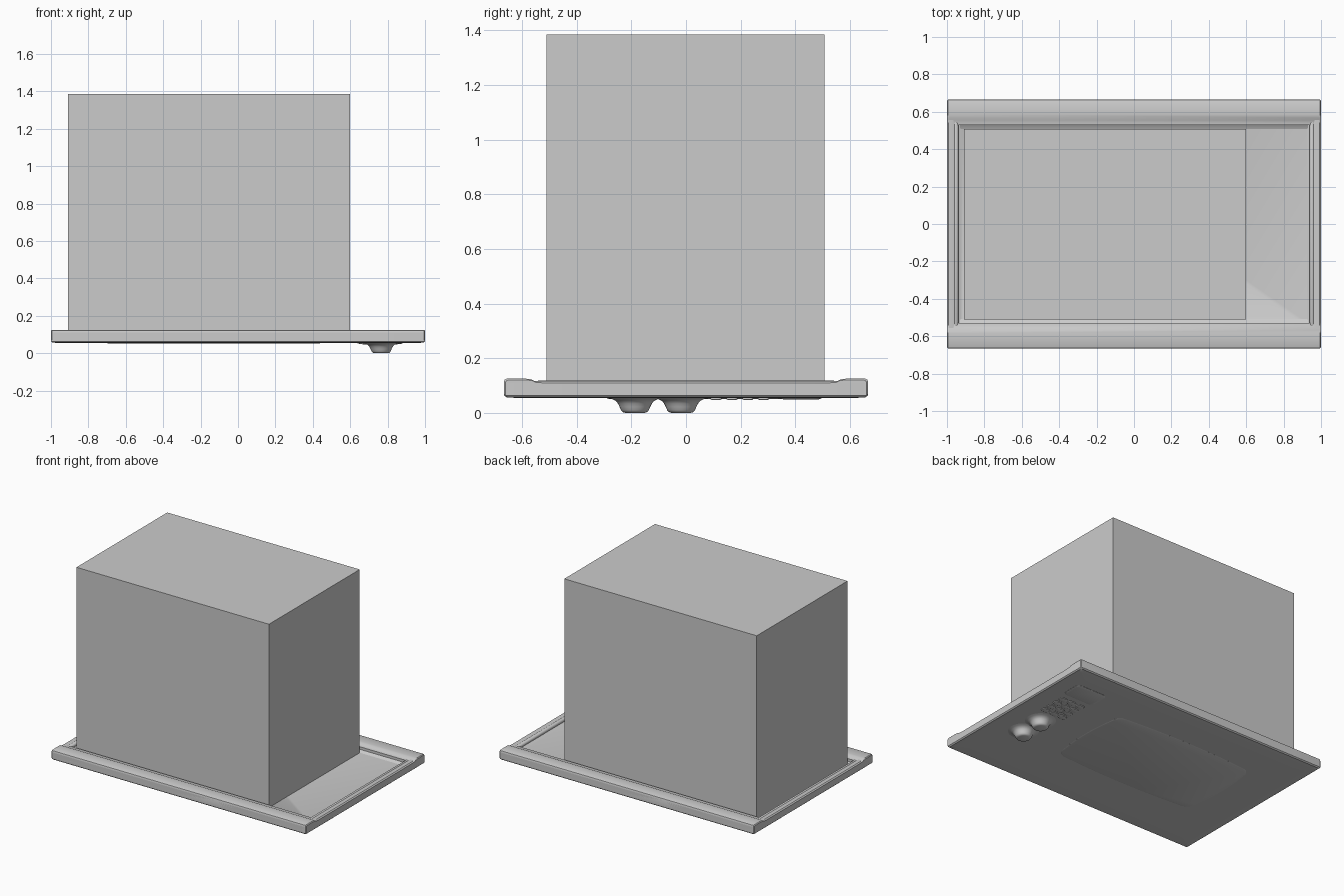
import bpy, bmesh, math

if "Cube" in bpy.data.objects:
    bpy.data.objects.remove(bpy.data.objects["Cube"])


def make_object(name, bm, smooth=True):
    bmesh.ops.recalc_face_normals(bm, faces=bm.faces)
    me = bpy.data.meshes.new(name)
    bm.to_mesh(me)
    bm.free()
    ob = bpy.data.objects.new(name, me)
    bpy.context.collection.objects.link(ob)
    if smooth:
        bpy.ops.object.select_all(action='DESELECT')
        ob.select_set(True)
        bpy.context.view_layer.objects.active = ob
        bpy.ops.object.shade_smooth_by_angle(angle=math.radians(35))
    return ob


def loft(name, rings, smooth=True):
    """Skin a list of equal-length point rings and cap both ends."""
    bm = bmesh.new()
    loops = [[bm.verts.new(p) for p in ring] for ring in rings]
    n = len(loops[0])
    for a, b in zip(loops, loops[1:]):
        for i in range(n):
            j = (i + 1) % n
            bm.faces.new((a[i], a[j], b[j], b[i]))
    bm.faces.new(loops[0])
    bm.faces.new(loops[-1])
    return make_object(name, bm, smooth)


def rounded_rect(cx, cy, hx, hy, r, z, bulge=0.0, seg=6, side=6):
    """Rounded rectangle outline; bulge bows the sides outward."""
    pts = []
    corners = [(1, 1), (-1, 1), (-1, -1), (1, -1)]
    for k, (sx, sy) in enumerate(corners):
        for i in range(seg + 1):
            a = math.pi / 2 * (k + i / seg)
            pts.append((sx * (hx - r) + r * math.cos(a), sy * (hy - r) + r * math.sin(a)))
        nx, ny = corners[(k + 1) % 4]
        end = math.pi / 2 * (k + 1)
        x0, y0 = pts[-1]
        x1 = nx * (hx - r) + r * math.cos(end)
        y1 = ny * (hy - r) + r * math.sin(end)
        for i in range(1, side):
            t = i / side
            b = bulge * 4 * t * (1 - t)
            pts.append((x0 + (x1 - x0) * t + b * math.cos(end),
                        y0 + (y1 - y0) * t + b * math.sin(end)))
    return [(cx + x, cy + y, z) for x, y in pts]


# Oven body behind the fascia
loft("oven_body", [[(x, y, z) for x, y in
     ((-0.91, -0.51), (0.6, -0.51), (0.6, 0.507), (-0.91, 0.507))]
     for z in (0.08, 1.385)], smooth=False)

# Fascia plate: slightly domed front, shallow pocket on the back
plate = [(0.88, 0.55, 0.054, 0.03), (0.96, 0.625, 0.055, 0.02),
         (0.992, 0.657, 0.057, 0.008), (1.0, 0.665, 0.064, 0.012),
         (1.0, 0.665, 0.110, 0.012), (0.992, 0.657, 0.117, 0.008),
         (0.965, 0.57, 0.117, 0.02), (0.952, 0.56, 0.112, 0.02),
         (0.945, 0.555, 0.095, 0.02), (0.925, 0.54, 0.085, 0.02)]
loft("fascia_plate", [rounded_rect(0, 0, hx, hy, r, z) for hx, hy, z, r in plate])

# Raised rails along the two long edges
rail = [(0.665, 0.07), (0.665, 0.117), (0.663, 0.122), (0.657, 0.125),
        (0.585, 0.125), (0.568, 0.123), (0.555, 0.117), (0.53, 0.115),
        (0.53, 0.07)]
for name, s in (("lower_rail", -1), ("upper_rail", 1)):
    loft(name, [[(x, s * (y - d), z - d) for y, z in rail]
         for x, d in ((-1.0, 0.005), (-0.995, 0), (0.995, 0), (1.0, 0.005))])

# Sloped fillets between rails and pocket floor
fillet = [(0.58, 0.08), (0.58, 0.122), (0.555, 0.116), (0.535, 0.10),
          (0.52, 0.09), (0.505, 0.084)]
for name, s in (("lower_fillet", -1), ("upper_fillet", 1)):
    loft(name, [[(x, s * y, z) for y, z in fillet] for x in (-0.93, 0.93)])

# Rounded ribs at the pocket ends
for name, s in (("left_rib", -1), ("right_rib", 1)):
    rings = []
    for y, r in ((-0.555, 0.004), (-0.55, 0.01), (-0.54, 0.014),
                 (0.54, 0.014), (0.55, 0.01), (0.555, 0.004)):
        rings.append([(s * 0.952 + r * math.cos(math.tau * i / 12), y,
                       0.104 + r * math.sin(math.tau * i / 12)) for i in range(12)])
    loft(name, rings)


def pad(name, cx, cy, hx, hy, r, z, edge, bulge=0.0):
    """Low pad standing proud of the fascia front."""
    loft(name, [rounded_rect(cx, cy, hx, hy, r, 0.058, bulge),
                rounded_rect(cx, cy, hx, hy, r, z + edge * 0.3, bulge),
                rounded_rect(cx, cy, hx - edge, hy - edge, r - edge, z, bulge)])


# Door window with bowed sides
pad("door_window", -0.13, 0.04, 0.55, 0.31, 0.07, 0.0515, 0.008, 0.02)

# Display and button grid
pad("display", 0.76, 0.42, 0.12, 0.075, 0.03, 0.049, 0.012)
for row in range(4):
    for col in range(3):
        pad(f"button_{row}_{col}", 0.69 + col * 0.07, 0.11 + row * 0.058,
            0.027, 0.02, 0.012, 0.047, 0.007)

# Two flared control knobs
knob = [(0.105, 0.055), (0.085, 0.051), (0.07, 0.044), (0.062, 0.034),
        (0.056, 0.022), (0.051, 0.01), (0.045, 0.003), (0.035, 0.0)]
for name, y in (("lower_knob", -0.187), ("upper_knob", -0.018)):
    loft(name, [[(0.765 + r * math.cos(math.tau * i / 32),
                  y + r * math.sin(math.tau * i / 32), z) for i in range(32)]
                for r, z in knob])
